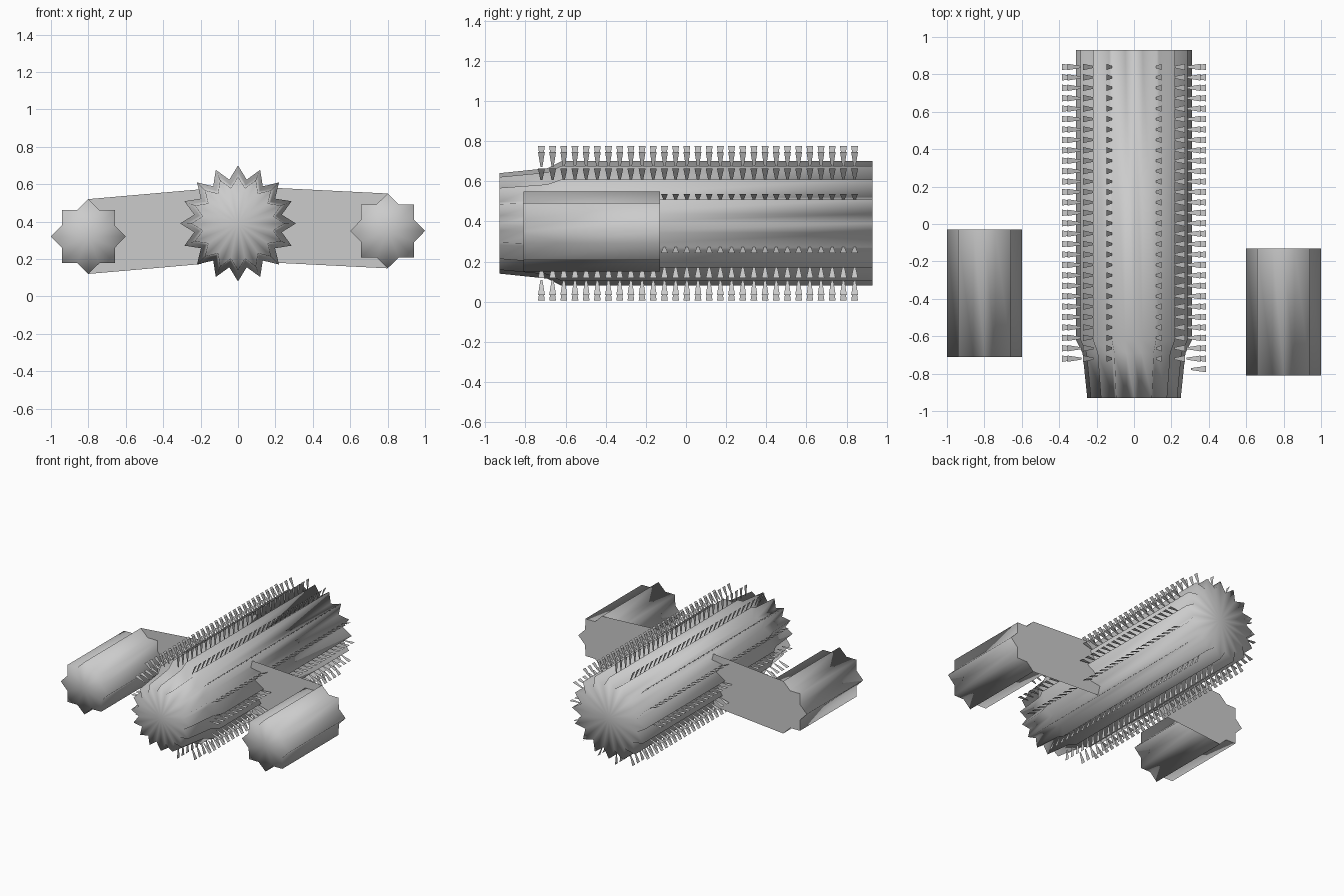
import bpy, bmesh, math
from mathutils import Vector

if "Cube" in bpy.data.objects:
    bpy.data.objects.remove(bpy.data.objects["Cube"])

CZ = 0.39      # height of trunk axis
VALLEY = 0.77  # valley radius / ridge radius


def star(cx, cz, y, r, n):
    """Star-shaped ring in the XZ plane, ridge first at angle 0."""
    pts = []
    for i in range(2 * n):
        a = math.pi * i / n
        q = r if i % 2 == 0 else r * VALLEY
        pts.append(Vector((cx + q * math.cos(a), y, cz + q * math.sin(a))))
    return pts


def cap(bm, ring, centre):
    c = bm.verts.new(centre)
    for i in range(len(ring)):
        bm.faces.new((ring[i], ring[(i + 1) % len(ring)], c))


def tube(bm, rings):
    rows = [[bm.verts.new(p) for p in ring] for ring in rings]
    for a, b in zip(rows, rows[1:]):
        for i in range(len(a)):
            j = (i + 1) % len(a)
            bm.faces.new((a[i], a[j], b[j], b[i]))
    return rows


def finish(bm, name, smooth=True, recalc=True):
    if recalc:
        bmesh.ops.recalc_face_normals(bm, faces=bm.faces)
    for f in bm.faces:
        f.smooth = smooth
    me = bpy.data.meshes.new(name)
    bm.to_mesh(me)
    bm.free()
    ob = bpy.data.objects.new(name, me)
    bpy.context.collection.objects.link(ob)
    return ob


# Ribbed trunk lying along y, tapering towards the front
bm = bmesh.new()
profile = [(-0.93, 0.25), (-0.69, 0.275), (-0.62, 0.31), (0.93, 0.31)]
rows = tube(bm, [star(0, CZ, y, r, 16) for y, r in profile])
cap(bm, rows[0], (0, -0.93, CZ))
cap(bm, rows[-1], (0, 0.93, CZ))
finish(bm, "trunk")

# Ribbed arms, each joined to the trunk by a flat web at its back end
R = 0.2
for name, s, cz, y0, y1 in (("left_arm", -1, 0.32, -0.71, -0.03),
                            ("right_arm", 1, 0.35, -0.81, -0.13)):
    bm = bmesh.new()
    rows = tube(bm, [star(s * 0.8, cz, y, R, 8) for y in (y0, y1)])
    cap(bm, rows[0], (s * 0.8, y0, cz))
    finish(bm, name)

    outer = star(0.8, cz, y1, R, 8)
    inner = star(0.2, CZ + (cz - CZ) * 0.25, y1, R, 8)
    outline = outer[12:] + outer[:5] + inner[4:13]
    bm = bmesh.new()
    bm.faces.new([bm.verts.new((s * p.x, p.y, p.z)) for p in outline])
    finish(bm, name + "_web", smooth=False)

# Flat spines standing in rows on every trunk ridge, flaring outward
bm = bmesh.new()
STEP = 0.0557
for k in range(16):
    a = math.tau * k / 16
    d = Vector((math.cos(a), 0, math.sin(a)))
    for i in range(-1 if k == 0 else 0, 29):
        base = Vector((0, -0.72 + i * STEP, CZ))
        corners = [(0.305, -0.005), (0.305, 0.005), (0.385, 0.017), (0.385, -0.017)]
        bm.faces.new([bm.verts.new(base + d * r + Vector((0, w, 0))) for r, w in corners])
finish(bm, "spines", smooth=False, recalc=False)
